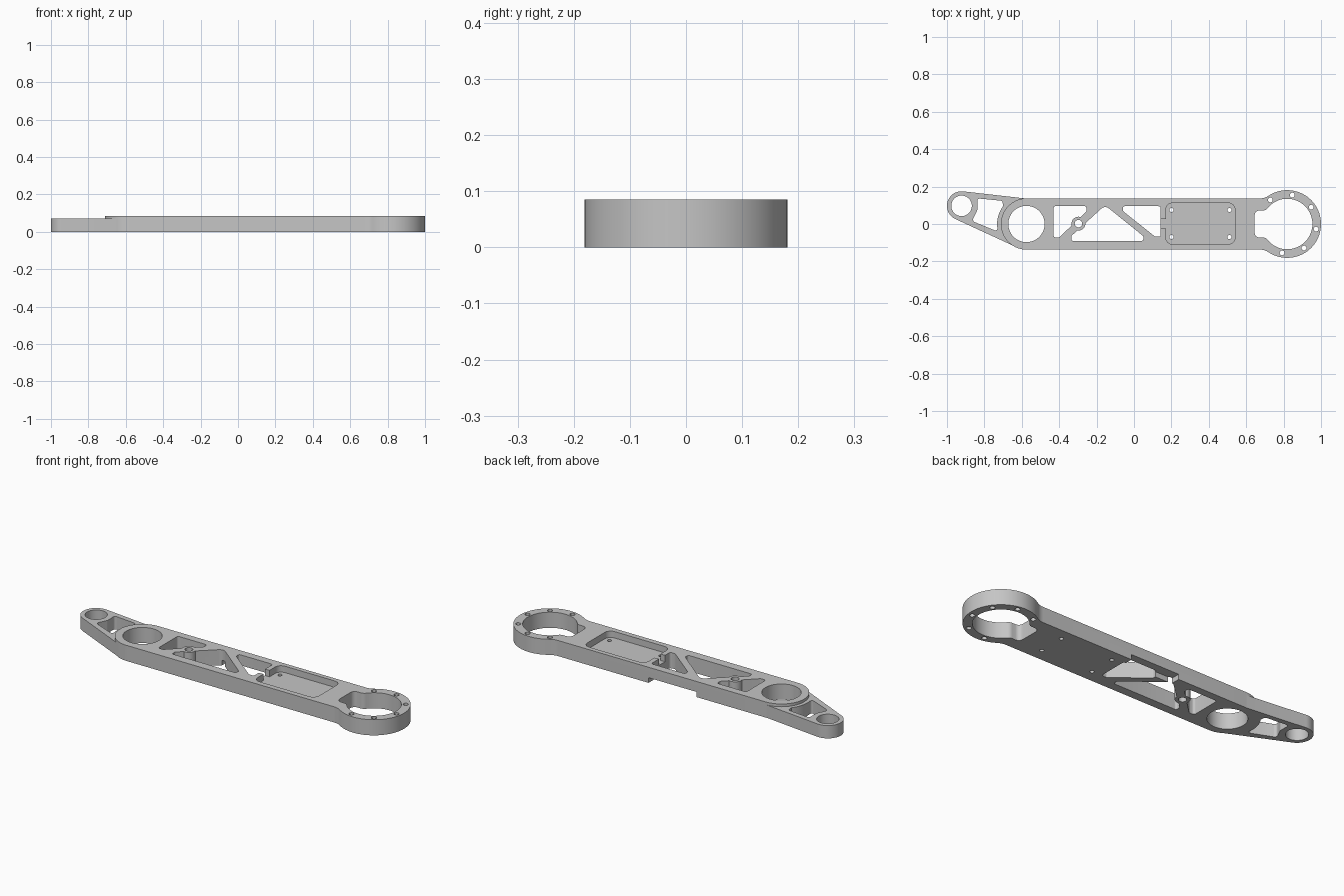
import bpy
import bmesh
from math import radians, pi, sqrt, atan2, acos, cos, sin
from mathutils import Vector

cube = bpy.data.objects.get("Cube")
if cube:
    bpy.data.objects.remove(cube)

TOP, ARM_TOP = 0.085, 0.07
HUB_X, PIVOT, TIP = 0.819, Vector((-0.575, 0)), Vector((-0.922, 0.097))
BODY_R, TIP_R = 0.137, 0.078

grey = bpy.data.materials.new("satin_grey")
grey.use_nodes = True
colour = (0.56, 0.56, 0.56, 1)
grey.diffuse_color = colour
grey.node_tree.nodes["Principled BSDF"].inputs["Base Color"].default_value = colour


def arc(c, r, a0, a1, n=12):
    return [(c[0] + r * cos(a0 + (a1 - a0) * i / n),
             c[1] + r * sin(a0 + (a1 - a0) * i / n)) for i in range(n + 1)]


def circle(c, r, n=48):
    return arc(c, r, 0, 2 * pi, n)


def rounded(points):
    """Round each corner given as (x, y, radius); two-value points stay sharp."""
    out = []
    for i, p in enumerate(points):
        if len(p) == 2:
            out.append(p)
            continue
        v = Vector(p[:2])
        a = (Vector(points[i - 1][:2]) - v).normalized()
        b = (Vector(points[(i + 1) % len(points)][:2]) - v).normalized()
        half = a.angle(b) / 2
        centre = v + (a + b).normalized() * p[2] / sin(half)
        t = p[2] * cos(half) / sin(half)
        s, e = v + a * t - centre, v + b * t - centre
        a0 = atan2(s.y, s.x)
        sweep = (atan2(e.y, e.x) - a0 + pi) % (2 * pi) - pi
        out += arc(centre, p[2], a0, a0 + sweep, 6)
    return out


def neck(r, h, fillet):
    """Hub arc blended into a straight band of half width h."""
    fx = HUB_X - sqrt((r + fillet) ** 2 - (h + fillet) ** 2)
    phi = atan2(h + fillet, HUB_X - fx)
    return (arc((fx, -h - fillet), fillet, pi / 2, phi, 6)
            + arc((HUB_X, 0), r, phi - pi, pi - phi, 56)
            + arc((fx, h + fillet), fillet, -phi, -pi / 2, 6))


def prism(name, outline, z0, z1):
    """Extrude an outline, skipping repeated points and winding it outwards."""
    ring = [p for i, p in enumerate(outline)
            if (Vector(p) - Vector(outline[i - 1])).length > 1e-4]
    n = len(ring)
    area = sum(ring[i - 1][0] * ring[i][1] - ring[i][0] * ring[i - 1][1] for i in range(n))
    if area < 0:
        ring.reverse()
    verts = [(x, y, z) for z in (z0, z1) for x, y in ring]
    faces = [list(range(n))[::-1], list(range(n, 2 * n))]
    faces += [(i, (i + 1) % n, n + (i + 1) % n, n + i) for i in range(n)]
    mesh = bpy.data.meshes.new(name)
    mesh.from_pydata(verts, [], faces)
    mesh.materials.append(grey)
    obj = bpy.data.objects.new(name, mesh)
    bpy.context.collection.objects.link(obj)
    return obj


def combine(target, tool, operation):
    """Boolean that falls back to the other solver if the beam is lost."""
    before = target.data.copy()
    bpy.context.view_layer.objects.active = target
    for solver in ('MANIFOLD', 'EXACT', 'FLOAT'):
        mod = target.modifiers.new("shape", 'BOOLEAN')
        mod.operation, mod.solver, mod.object = operation, solver, tool
        bpy.ops.object.modifier_apply(modifier=mod.name)
        xs = [v.co.x for v in target.data.vertices]
        if xs and max(xs) - min(xs) > 1.6 and len(xs) != len(before.vertices):
            break
        target.data = before.copy()
    bpy.data.objects.remove(tool)


def cut(outline, z0=-0.05, z1=0.15):
    combine(link, prism("cutter", outline, z0, z1), 'DIFFERENCE')


def box(x0, x1, y0, y1):
    return [(x0, y0), (x1, y0), (x1, y1), (x0, y1)]


# Main beam with the large ring at one end
link = prism("link_arm", arc(PIVOT, BODY_R, pi / 2, 3 * pi / 2, 40)
             + neck(0.181, BODY_R, 0.08), 0, TOP)

# Thinner tapering end, running into the round end of the beam
d = TIP - PIVOT
a, b = atan2(d.y, d.x), acos((BODY_R - TIP_R) / d.length)
inner = BODY_R - 0.002
touch = [(PIVOT.x + inner * cos(t), PIVOT.y + inner * sin(t)) for t in (a + b, a - b)]
tail = arc(TIP, TIP_R, a - b, a + b, 32) + [touch[0], (-0.5, 0), touch[1]]
combine(link, prism("tail", tail, 0, ARM_TOP), 'UNION')

# Bearing bores
cut(circle(PIVOT, 0.097, 64))
cut(circle(TIP, 0.055))
cut(rounded([(0.645, 0.072, 0.025), (0.645, -0.072, 0.025)] + neck(0.135, 0.072, 0.03)))

# Lightening windows in the beam
cut(rounded([(-0.43, 0.096, 0.012), (-0.254, 0.096, 0.012), (-0.254, 0.068, 0.012),
             (-0.40, -0.072, 0.012), (-0.43, -0.072, 0.012)]))
cut(rounded([(-0.155, 0.1, 0.03), (0.05, -0.065, 0.012), (0.05, -0.09, 0.01),
             (-0.335, -0.09, 0.01), (-0.335, -0.064, 0.012)]))
cut(rounded([(-0.06, 0.095, 0.01), (0.143, 0.095, 0.012), (0.143, -0.068, 0.012),
             (0.113, -0.068, 0.012), (-0.06, 0.07, 0.01)]))

# Window in the tapering end
cut(rounded([(-0.838, 0.137, 0.012), (-0.703, 0.124, 0.012)]
            + arc(PIVOT, 0.157, radians(143), radians(187))
            + [(-0.73, -0.04, 0.011), (-0.866, 0.016, 0.015), (-0.837, 0.075, 0.03)]))

# Shallow electronics pocket, cable slot and cable notch under the back rail
cut(rounded([p + (0.035,) for p in box(0.17, 0.54, -0.108, 0.112)]), 0.05)
cut(box(0.135, 0.18, -0.024, 0.028), 0.05)
cut(box(-0.16, 0.13, 0.085, 0.2), -0.05, 0.028)

# Screw holes in the pocket and around the ring
for x in (0.2, 0.51):
    for y in (-0.07, 0.075):
        cut(circle((x, y), 0.011, 16))
for i in range(6):
    t = radians(125 - 45 * i)
    cut(circle((HUB_X + 0.157 * cos(t), 0.157 * sin(t)), 0.013, 20))

# Small boss on the diagonal strut
combine(link, prism("boss", circle((-0.297, 0.002), 0.037, 32), 0, TOP), 'UNION')
cut(circle((-0.297, 0.002), 0.02, 24))

bpy.ops.object.select_all(action='DESELECT')
link.select_set(True)
bpy.context.view_layer.objects.active = link
bpy.ops.object.shade_smooth_by_angle(angle=radians(30))
